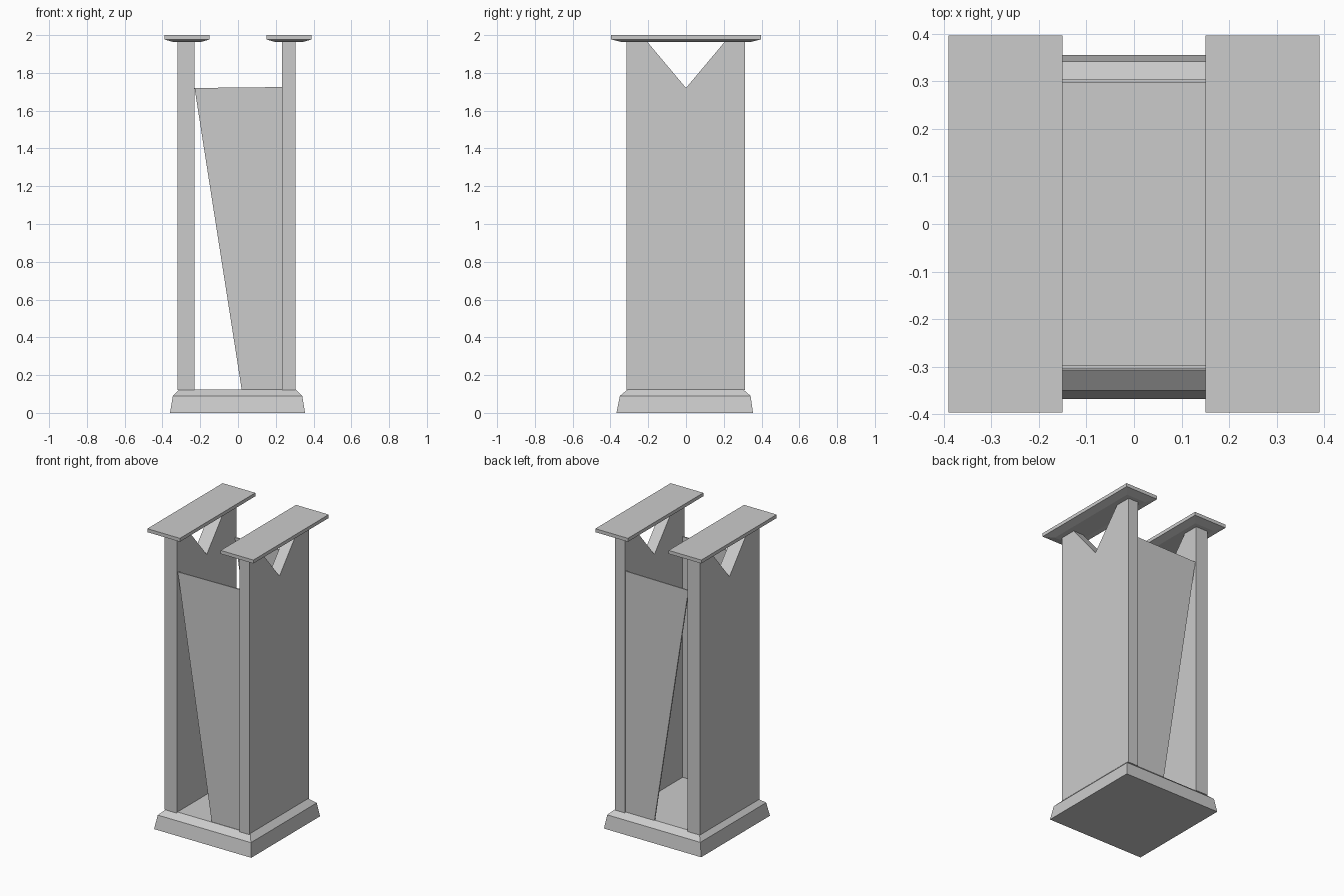
import bpy

if "Cube" in bpy.data.objects:
    bpy.data.objects.remove(bpy.data.objects["Cube"])

def build(name, rings):
    """Solid skinned through matching rings of points, capped at both ends."""
    n = len(rings[0])
    verts = [p for r in rings for p in r]
    faces = [tuple(reversed(range(n))), tuple(range(len(verts) - n, len(verts)))]
    for k in range(len(rings) - 1):
        a, b = k * n, (k + 1) * n
        faces += [(a + i, a + (i + 1) % n, b + (i + 1) % n, b + i) for i in range(n)]
    mesh = bpy.data.meshes.new(name)
    mesh.from_pydata(verts, [], faces)
    obj = bpy.data.objects.new(name, mesh)
    bpy.context.collection.objects.link(obj)
    return obj

def rect(x0, x1, y0, y1, z):
    return [(x0, y0, z), (x1, y0, z), (x1, y1, z), (x0, y1, z)]

# Stepped plinth with sloping sides
build("base", [rect(-0.36, 0.355, -0.368, 0.355, 0),
               rect(-0.345, 0.34, -0.35, 0.342, 0.09),
               rect(-0.31, 0.305, -0.307, 0.302, 0.125)])

# Side walls with a V notch in the top, seen along x
wall = [(-0.315, 0.12), (0.312, 0.12), (0.312, 1.97), (0.21, 1.97),
        (0, 1.72), (-0.21, 1.97), (-0.315, 1.97)]
for side, x0, x1 in (("left", -0.32, -0.23), ("right", 0.232, 0.305)):
    build(side + "_wall", [[(x, y, z) for y, z in wall] for x in (x0, x1)])

# Overhanging cap plates with a chamfered underside
for side, c in (("left", -0.27), ("right", 0.27)):
    build(side + "_cap", [rect(c - 0.07, c + 0.07, -0.34, 0.34, 1.963),
                          rect(c - 0.12, c + 0.12, -0.396, 0.396, 1.977),
                          rect(c - 0.12, c + 0.12, -0.396, 0.396, 2.0)])

# Thin slanted panels closing front and back, fixed to the right wall
panel = [(0.02, 0.12), (0.24, 0.12), (0.24, 1.725), (-0.23, 1.72)]
for side, y in (("front", -0.300), ("back", 0.300)):
    build(side + "_panel", [[(x, yy, z) for x, z in panel]
                            for yy in (y + 0.004, y - 0.004)])
